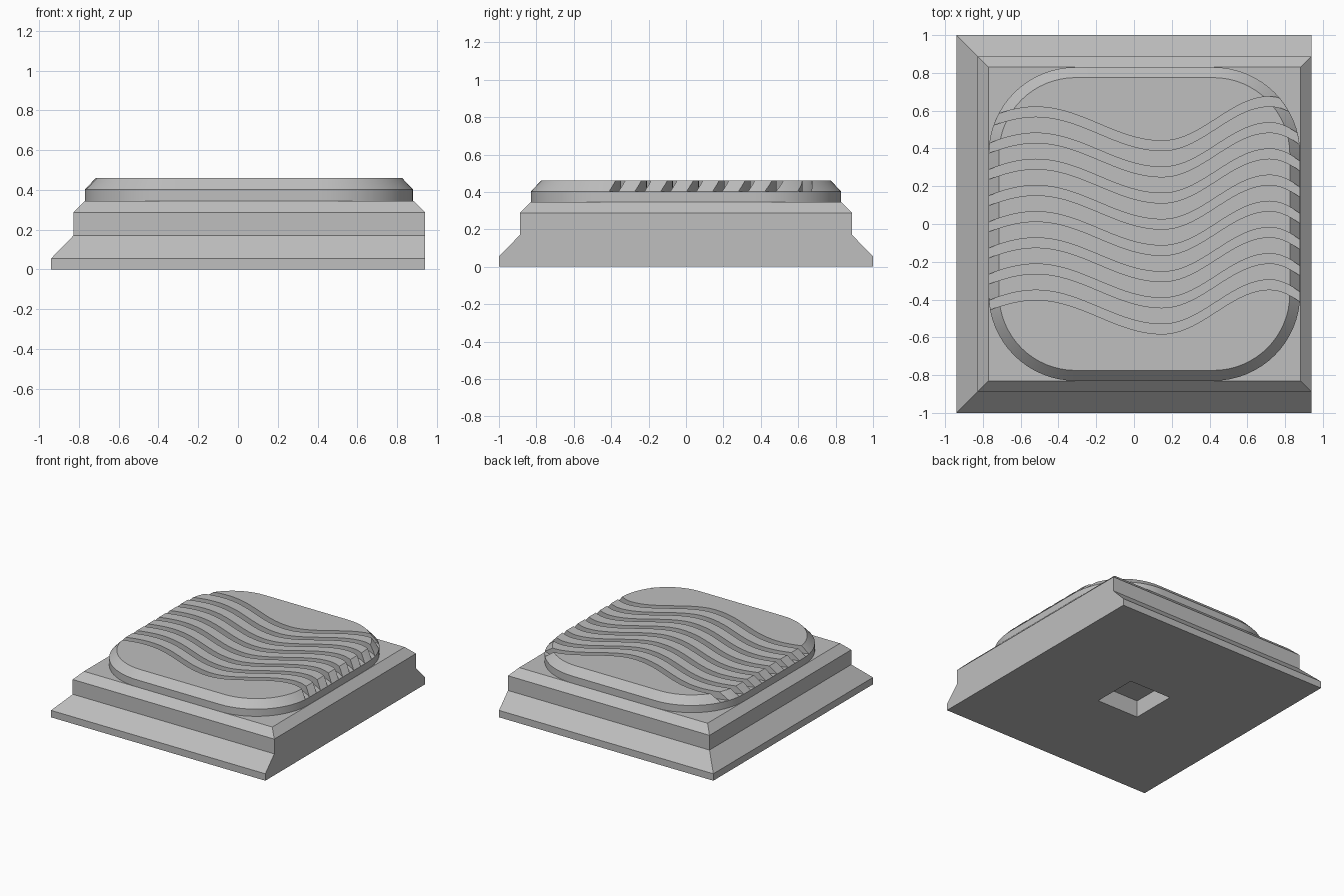
import bpy, bmesh, math

default = bpy.data.objects.get("Cube")
if default:
    bpy.data.objects.remove(default, do_unlink=True)

grey = bpy.data.materials.new("plain grey")
grey.use_nodes = True
colour = (0.52, 0.52, 0.52, 1)
grey.diffuse_color = colour
grey.node_tree.nodes["Principled BSDF"].inputs["Base Color"].default_value = colour


def loft(bm, rings):
    """Skin equal-length rings of points and cap both ends."""
    loops = [[bm.verts.new(p) for p in ring] for ring in rings]
    for a, b in zip(loops, loops[1:]):
        for i in range(len(a)):
            j = (i + 1) % len(a)
            bm.faces.new((a[i], a[j], b[j], b[i]))
    bm.faces.new(loops[0][::-1])
    bm.faces.new(loops[-1])


def make_object(name, bm):
    bmesh.ops.recalc_face_normals(bm, faces=bm.faces)
    mesh = bpy.data.meshes.new(name)
    bm.to_mesh(mesh)
    bm.free()
    mesh.materials.append(grey)
    obj = bpy.data.objects.new(name, mesh)
    bpy.context.collection.objects.link(obj)
    return obj


def rect(x0, x1, y, z):
    return [(x0, -y, z), (x1, -y, z), (x1, y, z), (x0, y, z)]


# Stepped base: the right side is flush, the underside has a square socket
SOCKET = 0.185
rings = [rect(-SOCKET, SOCKET, SOCKET, z) for z in (0.135, 0)]
for inset, z in [(0, 0), (0, 0.055), (0.112, 0.17), (0.112, 0.287), (0.17, 0.345)]:
    rings.append(rect(-0.94 + inset, 0.94 - max(0, inset - 0.112), 1 - inset, z))
bm = bmesh.new()
loft(bm, rings)
make_object("base", bm)


# Rounded pad with a chamfered rim
def rounded(inset, z, segments=16):
    radius = 0.46 - inset
    points = []
    for cx, cy, start in [(0.42, 0.37, 0), (-0.31, 0.37, 1), (-0.31, -0.37, 2), (0.42, -0.37, 3)]:
        for i in range(segments + 1):
            a = math.pi / 2 * (start + i / segments)
            points.append((cx + radius * math.cos(a), cy + radius * math.sin(a), z))
    return points


bm = bmesh.new()
loft(bm, [rounded(0, 0.345), rounded(0, 0.402), rounded(0.055, 0.46)])
pad = make_object("pad", bm)

# Wavy grooves, eased between crests and troughs
CRESTS = [(-1.19, -0.18), (-0.52, 0), (0.15, -0.18), (0.72, 0.055), (1.17, -0.18)]


def wave(x):
    for (x0, y0), (x1, y1) in zip(CRESTS, CRESTS[1:]):
        if x <= x1:
            return y0 + (y1 - y0) * (1 - math.cos(math.pi * (x - x0) / (x1 - x0))) / 2


bm = bmesh.new()
STEPS = 60
for n in range(8):
    upper = 0.62 - 0.1386 * n
    sections = []
    for i in range(STEPS + 1):
        x = -0.9 + 1.9 * i / STEPS
        y = upper + wave(x)
        sections.append([(x, y - 0.052, 0.4025), (x, y, 0.4025), (x, y, 0.6), (x, y - 0.052, 0.6)])
    loft(bm, sections)
cutter = make_object("groove_cutter", bm)

cut = pad.modifiers.new("grooves", "BOOLEAN")
cut.operation = "DIFFERENCE"
cut.solver = "EXACT"
cut.object = cutter
bpy.context.view_layer.update()
bpy.ops.object.select_all(action="DESELECT")
pad.select_set(True)
bpy.context.view_layer.objects.active = pad
bpy.ops.object.modifier_apply(modifier=cut.name)
bpy.data.objects.remove(cutter, do_unlink=True)
bpy.ops.object.shade_smooth_by_angle(angle=math.radians(30))
